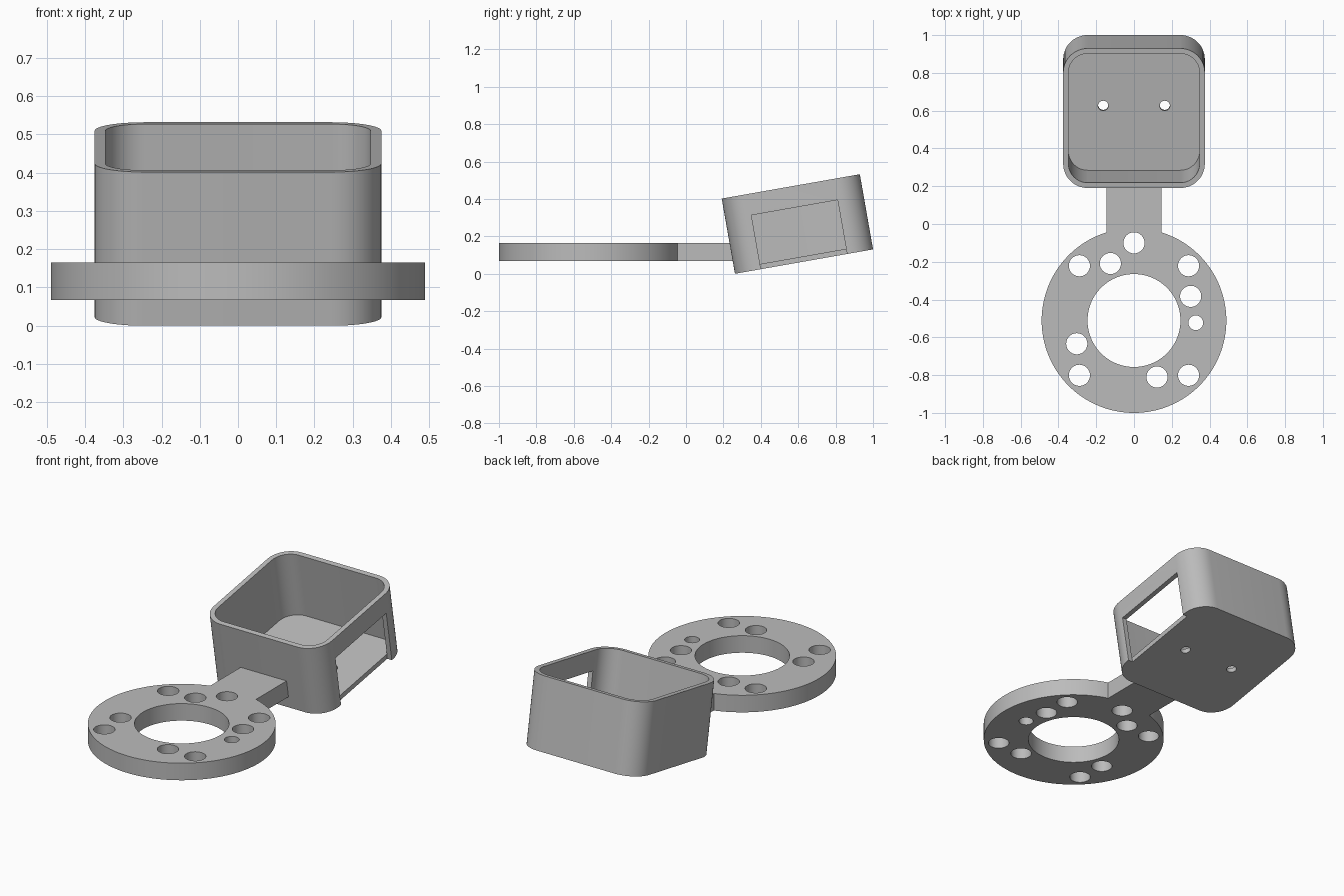
import bpy
import bmesh
import math
from mathutils import Matrix, Vector

cube = bpy.data.objects.get("Cube")
if cube:
    bpy.data.objects.remove(cube, do_unlink=True)

grey = bpy.data.materials.new("plain grey")
grey.use_nodes = True
GREY = (0.5, 0.5, 0.5, 1)
grey.diffuse_color = GREY
grey.node_tree.nodes["Principled BSDF"].inputs["Base Color"].default_value = GREY


def circle(x, y, r, n=64):
    return [(x + r * math.cos(2 * math.pi * i / n),
             y + r * math.sin(2 * math.pi * i / n)) for i in range(n)]


def rounded_square(half, r, steps=12):
    pts = []
    for k, (sx, sy) in enumerate([(1, 1), (-1, 1), (-1, -1), (1, -1)]):
        for i in range(steps + 1):
            a = math.pi / 2 * (k + i / steps)
            pts.append((sx * (half - r) + r * math.cos(a),
                        sy * (half - r) + r * math.sin(a)))
    return pts


def rectangle(x0, x1, y0, y1):
    return [(x0, y0), (x1, y0), (x1, y1), (x0, y1)]


def prism(name, outline, z0, z1):
    """Extrude a flat outline from z0 to z1."""
    bm = bmesh.new()
    face = bm.faces.new([bm.verts.new((x, y, z0)) for x, y in outline])
    top = bmesh.ops.extrude_face_region(bm, geom=[face])["geom"]
    bmesh.ops.translate(bm, vec=Vector((0, 0, z1 - z0)),
                        verts=[v for v in top if isinstance(v, bmesh.types.BMVert)])
    bmesh.ops.recalc_face_normals(bm, faces=bm.faces)
    mesh = bpy.data.meshes.new(name)
    bm.to_mesh(mesh)
    bm.free()
    mesh.materials.append(grey)
    obj = bpy.data.objects.new(name, mesh)
    bpy.context.collection.objects.link(obj)
    return obj


def combine(obj, other, operation):
    """Apply a boolean and remove the helper."""
    other.hide_render = True
    bpy.context.view_layer.objects.active = obj
    mod = obj.modifiers.new("cut", "BOOLEAN")
    mod.operation = operation
    mod.solver = "EXACT"
    mod.object = other
    bpy.ops.object.modifier_apply(modifier=mod.name)
    bpy.data.objects.remove(other, do_unlink=True)


def smooth(obj):
    bpy.ops.object.select_all(action="DESELECT")
    obj.select_set(True)
    bpy.context.view_layer.objects.active = obj
    bpy.ops.object.shade_smooth_by_angle(angle=math.radians(30))


# Mounting ring with its arm
RING_Y, Z0, Z1 = -0.511, 0.067, 0.165
ring = prism("mounting_ring", circle(0, RING_Y, 0.489, 128), Z0, Z1)
combine(ring, prism("arm", rectangle(-0.146, 0.146, -0.15, 0.253), Z0, Z1), "UNION")
combine(ring, prism("bore", circle(0, RING_Y, 0.246, 96), 0, 0.3), "DIFFERENCE")

# Screw holes around the ring
BIG, SMALL = 0.056, 0.039
holes = [(0, -0.10, BIG), (-0.125, -0.209, BIG), (0.30, -0.383, BIG),
         (0.327, -0.523, SMALL), (-0.303, -0.634, BIG), (0.122, -0.81, BIG)]
holes += [(sx * 0.289, RING_Y + sy * 0.29, BIG) for sx in (-1, 1) for sy in (-1, 1)]
for x, y, r in holes:
    combine(ring, prism("hole", circle(x, y, r, 40), 0, 0.3), "DIFFERENCE")
smooth(ring)

# Open tray with rounded corners
HALF, HEIGHT, WALL = 0.375, 0.408, 0.028
tray = prism("tray", rounded_square(HALF, 0.13), 0, HEIGHT)
combine(tray, prism("cavity", rounded_square(HALF - WALL, 0.102), WALL, 0.6), "DIFFERENCE")

# Side window, cut through the wall and the floor edge
combine(tray, prism("window", rectangle(HALF - WALL - 0.001, 0.5, -0.234, 0.234),
                    -0.1, 0.293), "DIFFERENCE")

# Two floor holes
for side in (-1, 1):
    combine(tray, prism("hole", circle(side * 0.163, 0, 0.027, 32), -0.1, 0.1), "DIFFERENCE")

# Tilt the tray up towards the back
TILT = math.radians(10)
tray.data.transform(Matrix.Translation((0, 0.631, HALF * math.sin(TILT)))
                    @ Matrix.Rotation(TILT, 4, "X"))
smooth(tray)
